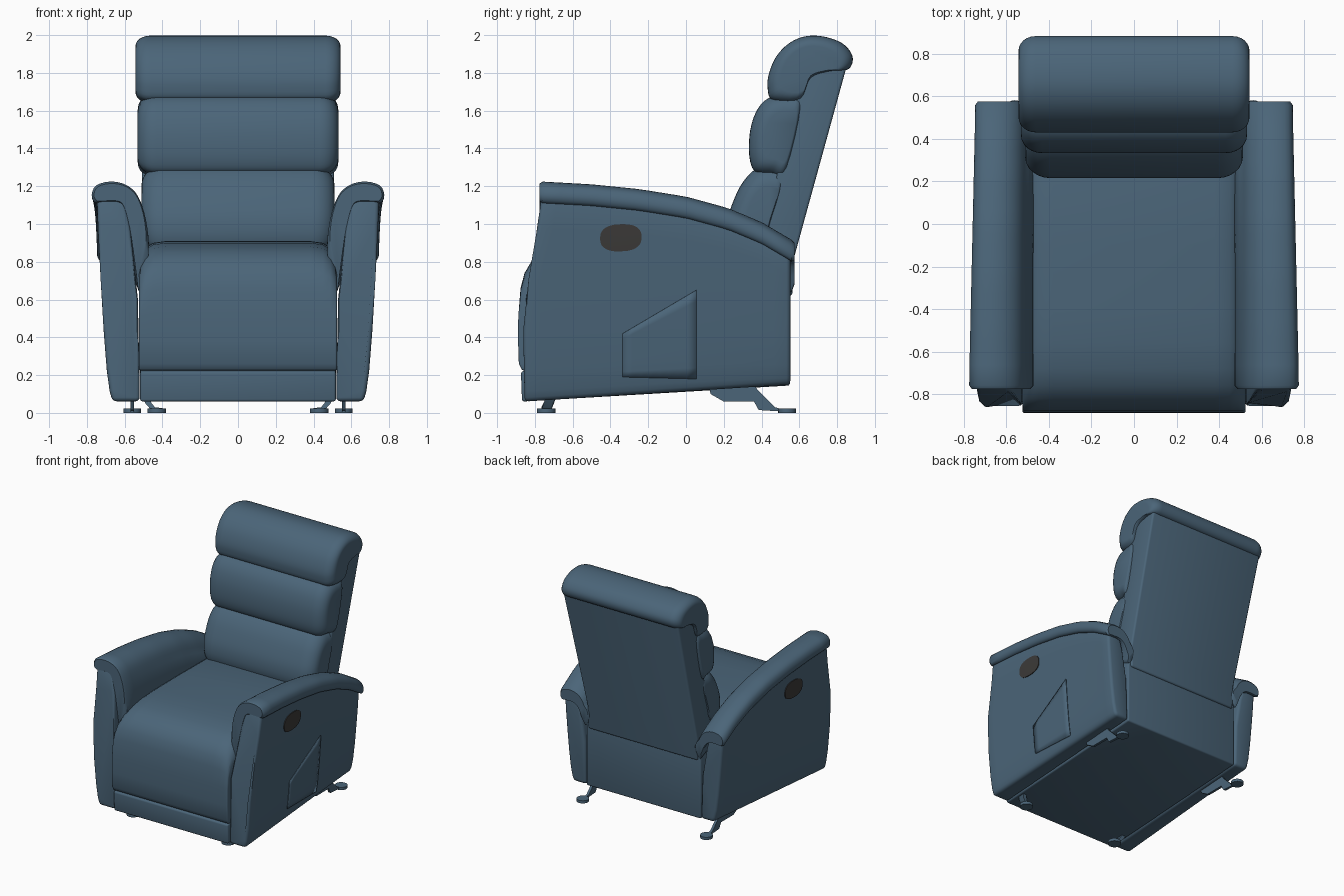
import bpy, bmesh, math

if "Cube" in bpy.data.objects:
    bpy.data.objects.remove(bpy.data.objects["Cube"])


def material(name, col):
    m = bpy.data.materials.new(name)
    m.diffuse_color = (*col, 1)
    m.use_nodes = True
    m.node_tree.nodes["Principled BSDF"].inputs["Base Color"].default_value = m.diffuse_color
    return m


BLUE = material("blue_leather", (0.07, 0.13, 0.19))
DARK = material("charcoal_plastic", (0.045, 0.042, 0.04))


def lerp_table(tab, v):
    if v <= tab[0][0]:
        return tab[0][1]
    for (a, fa), (b, fb) in zip(tab, tab[1:]):
        if v <= b:
            return fa + (fb - fa) * (v - a) / (b - a)
    return tab[-1][1]


def smooth_loop(pts, n=4):
    """Closed Catmull-Rom through the points."""
    out, c = [], len(pts)
    for i in range(c):
        p0, p1, p2, p3 = (pts[(i + k - 1) % c] for k in range(4))
        for j in range(n):
            t = j / n
            out.append(tuple(0.5 * (2 * b + (d - a) * t + (2 * a - 5 * b + 4 * d - e) * t * t
                                    + (3 * b - a - 3 * d + e) * t ** 3)
                             for a, b, d, e in zip(p0, p1, p2, p3)))
    return out


def finish(name, bm, mat=BLUE, mirror=False, angle=38):
    bmesh.ops.recalc_face_normals(bm, faces=bm.faces)
    me = bpy.data.meshes.new(name)
    bm.to_mesh(me)
    bm.free()
    me.materials.append(mat)
    ob = bpy.data.objects.new(name, me)
    bpy.context.collection.objects.link(ob)
    bpy.ops.object.select_all(action='DESELECT')
    ob.select_set(True)
    bpy.context.view_layer.objects.active = ob
    bpy.ops.object.shade_smooth_by_angle(angle=math.radians(angle))
    if mirror:
        ob.modifiers.new("mirror", 'MIRROR')
    return ob


def loft(name, rings, bevel=0.0, mat=BLUE, mirror=False):
    """Skin closed rings, cap both ends, round the sharp edges."""
    bm = bmesh.new()
    rows = [[bm.verts.new(p) for p in r] for r in rings]
    n = len(rows[0])
    for a, b in zip(rows, rows[1:]):
        for i in range(n):
            j = (i + 1) % n
            bm.faces.new((a[i], a[j], b[j], b[i]))
    bm.faces.new(rows[0])
    bm.faces.new(rows[-1])
    bmesh.ops.recalc_face_normals(bm, faces=bm.faces)
    if bevel:
        sharp = [e for e in bm.edges if e.calc_face_angle(0) > math.radians(48)]
        bmesh.ops.bevel(bm, geom=sharp, offset=bevel, segments=3, profile=0.5,
                        affect='EDGES', clamp_overlap=True)
    return finish(name, bm, mat, mirror)


def extrude_x(name, prof, x0, x1, **kw):
    return loft(name, [[(x, y, z) for y, z in prof] for x in (x0, x1)], **kw)


# Arm shape: height of the pad top along y, front edge by height, outer face by height
ARM_TOP = [(-.77, 1.225), (-.5, 1.21), (-.25, 1.185), (0, 1.145), (.22, 1.085), (.4, 1.01), (.57, .91)]
FRONT = [(.06, -.855), (.4, -.862), (.68, -.86), (.8, -.842), (.95, -.795), (1.05, -.772), (1.1, -.765)]
OUTER = [(0, .665), (.05, .68), (.15, .695), (.35, .712), (.6, .728), (.85, .742), (1, .747)]
INNER = [(1, .60), (.85, .57), (.5, .53), (0, .52)]
BACK_Y = .553


def arm_limits(s):
    return .06 + .09 * s, lerp_table(ARM_TOP, -.77 + 1.32 * s) - .085


def outer_x(y, z):
    yf = lerp_table(FRONT, z)
    s = (y - yf) / (BACK_Y - yf)
    zb, zt = arm_limits(s)
    return lerp_table(OUTER, (z - zb) / (zt - zb)) - .03 * s


# Arm panels
rings = []
for k in range(17):
    s = k / 16
    zb, zt = arm_limits(s)
    ring = []
    for i, (t, x) in enumerate(OUTER + INNER):
        z = zb + t * (zt - zb)
        yf = lerp_table(FRONT, z)
        ring.append((x - (.03 * s if i < len(OUTER) else 0), yf + (BACK_Y - yf) * s, z))
    rings.append(ring)
loft("arm_panel", rings, bevel=.022, mirror=True)

# Arm pads with a flap down the inner side
section = smooth_loop([(.76, -.11), (.776, -.07), (.752, -.02), (.68, 0), (.605, -.012), (.545, -.055),
                       (.507, -.13), (.48, -.25), (.475, -.4), (.52, -.6), (.545, -.45), (.565, -.3),
                       (.6, -.15), (.64, -.112), (.72, -.112)], 3)
rings = []
for k in range(25):
    s = k / 24
    y = -.775 + 1.35 * s
    end = min(k, 24 - k)
    f = .82 if end == 0 else 1
    if end == 1:
        y += (-.04 if k == 1 else .04)
    top = lerp_table(ARM_TOP, y)
    ring = []
    for x, d in section:
        if d < -.12:
            d = -.12 + (d + .12) * (1 - .7 * s)
        x -= .03 * s * max(0, (x - .5) / .27)
        x = .63 + (x - .63) * (1 - (1 - f) * .5)
        d = -.06 + (d + .06) * f
        ring.append((x, y, top + d))
    rings.append(ring)
loft("arm_pad", rings, mirror=True)

# Seat and footrest cushion, with rounded top corners
seat = [(-.868, .225), (-.885, .26), (-.889, .38), (-.887, .52), (-.876, .66), (-.855, .74), (-.82, .80),
        (-.76, .85), (-.68, .88), (-.56, .9), (-.4, .908), (-.1, .91), (.4, .905), (.4, .225)]
half = [(.525, .13), (.515, .08), (.49, .035), (.45, .01), (.38, 0)]
rings = [[(sg * x, y, z - d * max(0, min(1, (z - .5) / .4))) for y, z in seat]
         for sg, lst in ((-1, half), (1, half[::-1])) for x, d in lst]
loft("seat", rings, bevel=.012)

# Base body with the strip below the footrest
extrude_x("base", [(-.868, .06), (-.874, .218), (-.5, .3), (.35, .78), (.55, .72), (.55, .145)],
          -.518, .518, bevel=.012)

# Back frame
frame = [(.4, .62), (.563, .62), (.566, .8), (.848, 1.825), (.62, 1.825), (.38, .85)]
loft("back_frame", [[(sg * (.495 + .025 * (z - .62) / 1.2), y, z) for y, z in frame] for sg in (-1, 1)],
     bevel=.015)


# Back cushions
def cushion(name, prof, anchor, hw, r, size):
    prof = smooth_loop(prof, 4)
    steps = [(hw - r * (1 - math.cos(a)), r * (1 - math.sin(a)))
             for a in (math.radians(90 * k / 6) for k in range(7))]
    stations = [(-x, d) for x, d in steps] + [(x, d) for x, d in steps[::-1]]
    ay, az = anchor
    loft(name, [[(x, ay + (y - ay) * (1 - d / size), az + (z - az) * (1 - d / size)) for y, z in prof]
                for x, d in stations])


cushion("head_cushion", [(.46, 1.655), (.432, 1.72), (.44, 1.8), (.48, 1.89), (.55, 1.96), (.64, 1.995),
                         (.74, 1.99), (.83, 1.955), (.877, 1.9), (.88, 1.85), (.85, 1.815), (.78, 1.81),
                         (.66, 1.77), (.60, 1.65)], (.66, 1.82), .543, .08, .26)
cushion("middle_cushion", [(.44, 1.668), (.38, 1.61), (.345, 1.52), (.333, 1.42), (.34, 1.33), (.37, 1.275),
                           (.45, 1.26), (.53, 1.27), (.62, 1.66), (.54, 1.69)], (.54, 1.46), .531, .1, .25)
cushion("lower_cushion", [(.37, 1.292), (.30, 1.22), (.25, 1.12), (.22, 1.02), (.22, .92), (.26, .86),
                          (.4, .86), (.45, 1.0), (.53, 1.28), (.45, 1.31)], (.44, 1.06), .512, .12, .27)

# Release handles on both sides
bm = bmesh.new()
N = 28
loops = []
for off in (-.003, .006):
    row = []
    for k in range(N):
        a = 2 * math.pi * k / N
        c, sn = math.cos(a), math.sin(a)
        y = -.345 + .11 * math.copysign(abs(c) ** .8, c)
        z = .927 + .072 * math.copysign(abs(sn) ** .8, sn) + .03 * (y + .345)
        row.append(bm.verts.new((outer_x(y, z) + off, y, z)))
    loops.append(row)
for i in range(N):
    j = (i + 1) % N
    bm.faces.new((loops[0][i], loops[0][j], loops[1][j], loops[1][i]))
mid = bm.verts.new((outer_x(-.345, .927) + .007, -.345, .927))
for i in range(N):
    bm.faces.new((loops[1][i], loops[1][(i + 1) % N], mid))
finish("release_handle", bm, DARK, mirror=True)

# Side pocket on the right arm
bm = bmesh.new()
grid = []
for i in range(9):
    y = -.335 + .39 * i / 8
    lo, hi = .19 - .01 * i / 8, .42 + .23 * i / 8
    grid.append([bm.verts.new((outer_x(y, z) + .004, y, z))
                 for z in (lo + (hi - lo) * j / 8 for j in range(9))])
for a, b in zip(grid, grid[1:]):
    for j in range(8):
        bm.faces.new((a[j], b[j], b[j + 1], a[j + 1]))
pocket = finish("side_pocket", bm)
pocket.modifiers.new("thickness", 'SOLIDIFY').thickness = .006
pocket.modifiers["thickness"].offset = 0

# Feet: round glides with brackets
for nm, x, y, r in (("front_glide", .43, -.74, .05), ("rear_glide", .56, .535, .047)):
    loft(nm, [[(x + r * math.cos(a), y + r * math.sin(a), z)
               for a in (2 * math.pi * k / 20 for k in range(20))] for z in (0, .022)], mirror=True)
extrude_x("rear_bracket", [(.12, .15), (.13, .1), (.2, .06), (.36, .06), (.385, .015), (.5, .008),
                           (.5, .022), (.47, .03), (.38, .12), (.36, .15)], .55, .57, mirror=True)
hook = [(.40, .01), (.455, .01), (.49, .05), (.512, .1), (.475, .1), (.46, .055), (.44, .03), (.40, .025)]
loft("front_bracket", [[(x, y + .5 * max(0, z - .03), z) for x, z in hook] for y in (-.765, -.715)],
     mirror=True)
